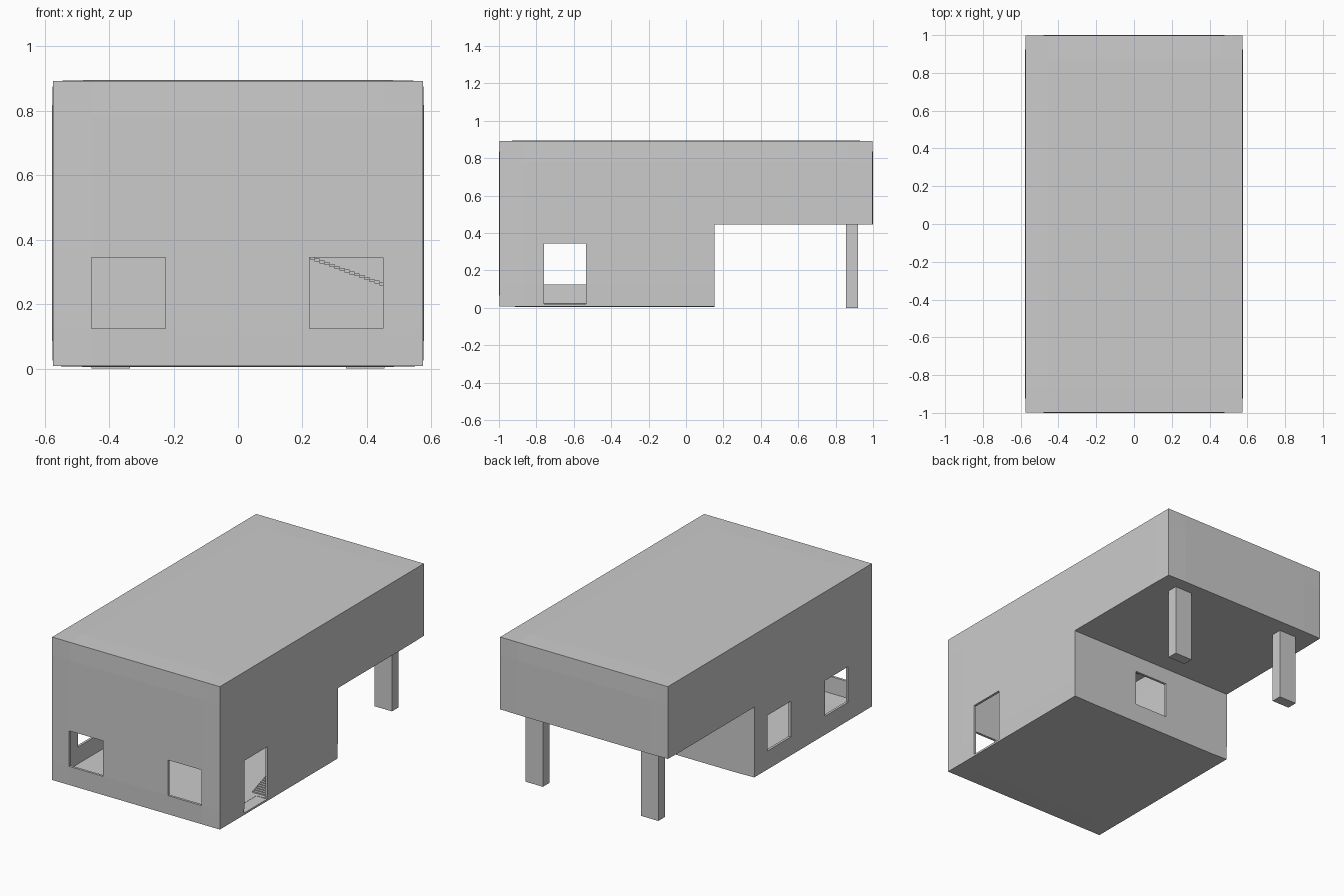
import bpy
import bmesh
from mathutils import Vector

cube = bpy.data.objects.get("Cube")
if cube:
    bpy.data.objects.remove(cube, do_unlink=True)

HALF_X, BASE, TOP, OVERHANG, BACK = 0.577, 0.005, 0.895, 0.445, 0.152
WALL = 0.015

plaster = bpy.data.materials.new("plain_grey")
plaster.use_nodes = True
plaster.diffuse_color = (0.6, 0.6, 0.6, 1)
plaster.node_tree.nodes["Principled BSDF"].inputs["Base Color"].default_value = (0.6, 0.6, 0.6, 1)


def finish(name, bm):
    bmesh.ops.recalc_face_normals(bm, faces=bm.faces)
    mesh = bpy.data.meshes.new(name)
    bm.to_mesh(mesh)
    bm.free()
    mesh.materials.append(plaster)
    obj = bpy.data.objects.new(name, mesh)
    bpy.context.collection.objects.link(obj)
    return obj


def add_box(bm, x, y, z):
    """Box given by its (low, high) range on each axis."""
    verts = bmesh.ops.create_cube(bm, size=1)["verts"]
    for v in verts:
        v.co = Vector(r[0] if c < 0 else r[1] for c, r in zip(v.co, (x, y, z)))


# Hollow building: L-shaped side profile extruded across the width
bm = bmesh.new()
profile = [(-1, BASE), (BACK, BASE), (BACK, OVERHANG), (1, OVERHANG), (1, TOP), (-1, TOP)]
face = bm.faces.new([bm.verts.new((-HALF_X, y, z)) for y, z in profile])
side = bmesh.ops.extrude_face_region(bm, geom=[face])["geom"]
for v in side:
    if isinstance(v, bmesh.types.BMVert):
        v.co.x = HALF_X

# Border cuts, with the outer edges drawn slightly in
for axis, places in enumerate(((-0.45, 0.45), (-0.87, 0.87), (0.125, 0.78))):
    for place in places:
        co, no = Vector(), Vector()
        co[axis], no[axis] = place, 1
        bmesh.ops.bisect_plane(bm, geom=bm.verts[:] + bm.edges[:] + bm.faces[:],
                               plane_co=co, plane_no=no)
limits = ((-HALF_X, HALF_X), (-1, 1), (BASE, TOP))
for v in bm.verts:
    ends = [(a, 1 if abs(v.co[a] - lo) < 1e-4 else -1) for a, (lo, hi) in enumerate(limits)
            if min(abs(v.co[a] - lo), abs(v.co[a] - hi)) < 1e-4]
    if len(ends) > 1:
        for a, inward in ends:
            v.co[a] += inward * 0.003
building = finish("building_shell", bm)

# Door and window openings
bm = bmesh.new()
SILL = (0.125, 0.345)
for x in ((-0.455, -0.225), (0.222, 0.45)):
    add_box(bm, x, (-1.1, -0.9), SILL)
for y in ((-0.76, -0.535), (-0.2, 0.025)):
    add_box(bm, (-0.7, -0.5), y, SILL)
add_box(bm, (-0.115, 0.112), (0.1, 0.25), SILL)
add_box(bm, (0.5, 0.7), (-0.76, -0.535), (BASE + WALL, 0.345))
cutter = finish("opening_cutter", bm)
cutter.hide_render = True

bpy.context.view_layer.objects.active = building
solid = building.modifiers.new("walls", "SOLIDIFY")
solid.thickness, solid.offset, solid.use_even_offset = WALL, -1, True
cut = building.modifiers.new("openings", "BOOLEAN")
cut.operation, cut.object, cut.solver = "DIFFERENCE", cutter, "EXACT"
for modifier in ("walls", "openings"):
    bpy.ops.object.modifier_apply(modifier=modifier)
bpy.data.objects.remove(cutter, do_unlink=True)

# Posts under the overhang
for name, x in (("left_post", (0.335, 0.455)), ("right_post", (-0.455, -0.335))):
    bm = bmesh.new()
    add_box(bm, x, (0.855, 0.92), (0, OVERHANG + 0.005))
    finish(name, bm)

# Inner stair: one flight along the left wall, then one along the back wall
RUN, RISE, SLAB = 0.0155, 0.0057, 0.009
inner_x, inner_y = HALF_X - WALL, BACK - WALL
bm = bmesh.new()
y, z = -0.51, BASE + WALL
while y < 0.03:
    add_box(bm, (0.455, inner_x), (y, y + RUN), (z - 0.003, z + SLAB))
    y, z = y + RUN, z + RISE
add_box(bm, (0.455, inner_x), (y, inner_y), (z, z + SLAB))
x, z = 0.455, 0.258
while z < OVERHANG:
    add_box(bm, (x - RUN, x), (0.03, inner_y), (z, z + SLAB))
    x, z = x - RUN, z + RISE
finish("inner_stair", bm)
